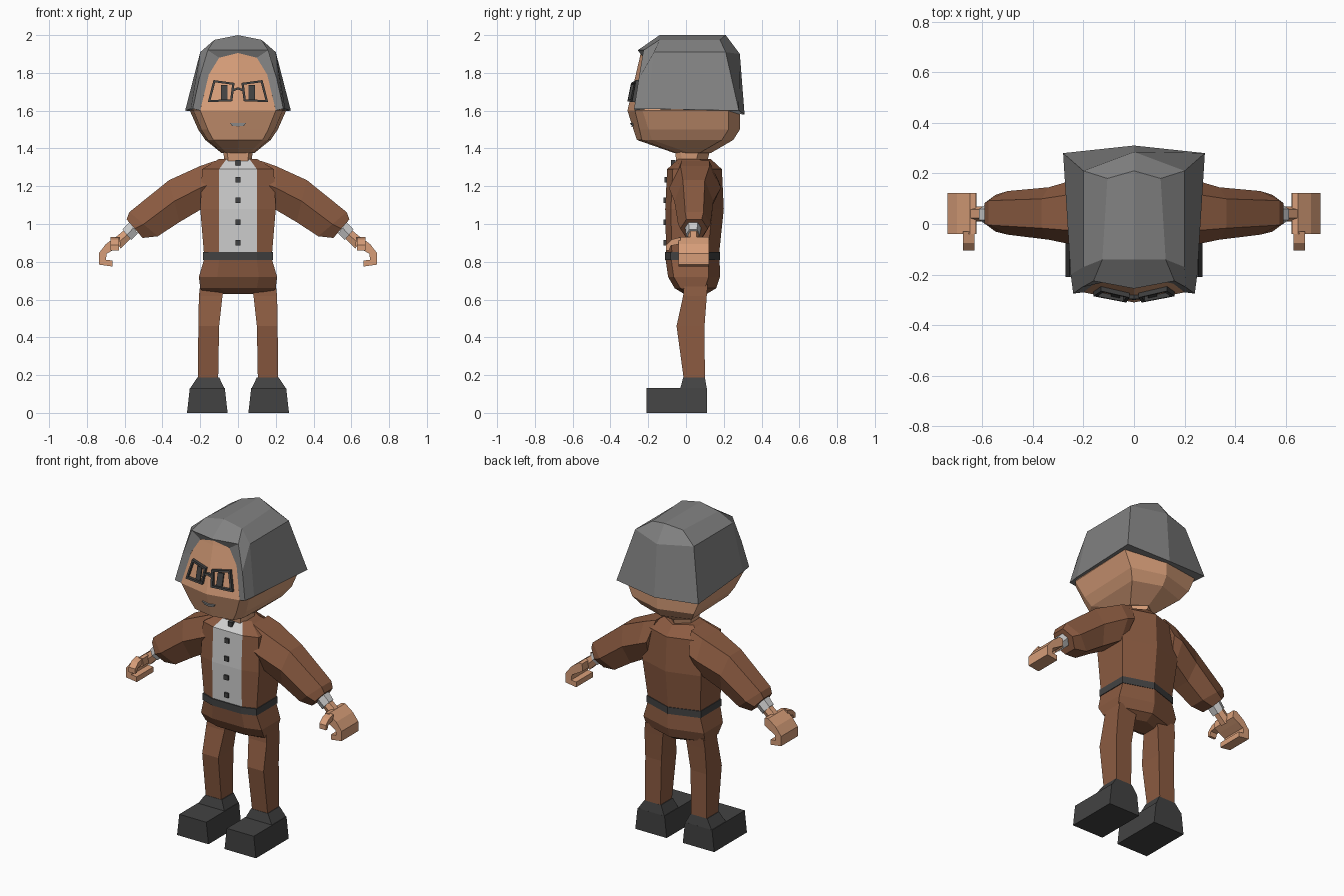
import bpy, bmesh
from mathutils import Vector

cube = bpy.data.objects.get("Cube")
if cube:
    bpy.data.objects.remove(cube, do_unlink=True)


def material(name, *rgb):
    mat = bpy.data.materials.new(name)
    mat.use_nodes = True
    mat.diffuse_color = (*rgb, 1)
    mat.node_tree.nodes["Principled BSDF"].inputs["Base Color"].default_value = (*rgb, 1)
    return mat


brown = material("suit brown", .26, .105, .053)
skin = material("skin", .68, .34, .19)
hair_grey = material("hair grey", .22, .22, .22)
dark = material("charcoal", .055, .055, .055)
white = material("shirt white", .62, .62, .62)
lip_grey = material("lip grey", .36, .36, .36)


def loft(name, rings, mats, closed=True, caps=True, cyclic=False, rule=None):
    """Skin a series of equal-length point rings; rule picks a material per face."""
    bm = bmesh.new()
    rows = [[bm.verts.new(p) for p in ring] for ring in rings]
    count = len(rows[0])
    pairs = list(zip(rows, rows[1:]))
    if cyclic:
        pairs.append((rows[-1], rows[0]))
    for a, b in pairs:
        for i in range(count if closed else count - 1):
            j = (i + 1) % count
            bm.faces.new((a[i], a[j], b[j], b[i]))
    if caps:
        if closed:
            bm.faces.new(rows[0])
            bm.faces.new(rows[-1])
        else:  # close the underside along the open ends
            bm.faces.new([r[0] for r in rows] + [r[-1] for r in reversed(rows[:-1])])
    bmesh.ops.remove_doubles(bm, verts=bm.verts, dist=.0005)
    bmesh.ops.dissolve_degenerate(bm, edges=bm.edges, dist=.0005)
    bmesh.ops.recalc_face_normals(bm, faces=bm.faces)
    if rule:
        for face in bm.faces:
            face.material_index = rule(face)
    mesh = bpy.data.meshes.new(name)
    bm.to_mesh(mesh)
    bm.free()
    for mat in mats:
        mesh.materials.append(mat)
    obj = bpy.data.objects.new(name, mesh)
    bpy.context.collection.objects.link(obj)
    return obj


def section(z, corner, width, front, back, slope=0, turn=.03, flare=1):
    """Horizontal body ring, symmetric in x, with a ridge down the back."""
    half = [(0, front), (corner, front + slope * corner), (width, front + turn),
            (width * flare, back - .06), (0, back)]
    full = half + [(-x, y) for x, y in half[-2:0:-1]]
    return [(x, y, z) for x, y in full]


def box_ring(s, z, x0, x1, y0, y1):
    return [(s * x, y, z) for x, y in ((x0, y0), (x1, y0), (x1, y1), (x0, y1))]


def limb_ring(s, top, bottom, y0, y1):
    """Six-sided ring around an arm, given its upper and lower points in x and z."""
    inset = (y1 - y0) * .22
    mid = [(a + b) / 2 for a, b in zip(top, bottom)]
    spots = [(top, y0 + inset), (top, y1 - inset), (mid, y1),
             (bottom, y1 - inset), (bottom, y0 + inset), (mid, y0)]
    return [(s * p[0], y, p[1]) for p, y in spots]


def on_face(x, z, lift=0):
    """Point on the face surface, lifted forward."""
    slope = .23 if z > 1.6 else -.32
    return (x, -.31 + slope * (z - 1.6) + .2 * abs(x) - lift, z)


def face_plate(name, points, mat, lift=.008):
    loft(name, [[on_face(x, z, d) for x, z in points] for d in (-.005, lift)], [mat])


# Torso with shirt front
loft("jacket", [section(.84, .1, .18, -.105, .175),
                section(1.08, .1, .2, -.11, .2),
                section(1.29, .1, .19, -.1, .19),
                section(1.345, .06, .1, -.04, .13)], [brown, white],
     rule=lambda f: int(f.normal.y < -.4 and abs(f.calc_center_median().x) < .07))
loft("belt", [section(z, .1, .185, -.112, .18) for z in (.81, .852)], [dark])
loft("hips", [section(.812, .1, .18, -.108, .178),
              section(.72, .11, .207, -.095, .18),
              section(.66, .1, .2, -.06, .16),
              section(.63, .05, .18, -.01, .11)], [brown])

# Shirt buttons
for i, (z, y) in enumerate(((.9, -.108), (1.01, -.11), (1.125, -.109), (1.235, -.104), (1.325, -.07))):
    r = .014
    loft(f"button_{i + 1}", [[(-r, d, z - r), (r, d, z - r), (r, d, z + r), (-r, d, z + r)]
                             for d in (y + .015, y - .01)], [dark])

# Head and neck
loft("neck", [section(1.32, .05, .07, -.05, .11), section(1.4, .06, .08, -.06, .13)], [skin])
head_style = dict(slope=.2, turn=.08, flare=1.08)
loft("head", [section(1.375, .06, .08, -.06, .13, **head_style),
              section(1.445, .13, .16, -.26, .25, **head_style),
              section(1.5, .16, .195, -.278, .285, **head_style),
              section(1.6, .2, .236, -.31, .285, **head_style),
              section(1.79, .155, .17, -.266, .2, **head_style),
              section(1.88, .1, .12, -.245, .12, **head_style),
              section(1.905, .04, .06, -.24, .1, **head_style)], [skin])

# Hair: arches from the face opening round to the back, each from side to crown
arches = [
    [on_face(.2, 1.601), on_face(.155, 1.79), on_face(.1, 1.88), on_face(0, 1.905)],
    [(.24, -.275, 1.61), (.205, -.25, 1.77), (.16, -.225, 1.92), (0, -.255, 1.92)],
    [(.25, -.2, 1.61), (.2, -.17, 1.91), (.125, -.14, 1.975), (0, -.14, 2)],
    [(.28, .28, 1.6), (.2, .21, 1.91), (.105, .18, 1.975), (0, .21, 2)],
    [(0, .31, 1.58), (0, .285, 1.9), (0, .21, 2), (0, .21, 2)],
]
loft("hair", [half + [(-x, y, z) for x, y, z in half[-2::-1]] for half in arches],
     [hair_grey], closed=False)

# Mouth and glasses bridge
face_plate("mouth", [(-.045, 1.536), (0, 1.534), (.045, 1.536), (.03, 1.519), (0, 1.517), (-.03, 1.519)], lip_grey)
face_plate("glasses_bridge", [(-.026, 1.702), (0, 1.712), (.026, 1.702), (.026, 1.714), (0, 1.724), (-.026, 1.714)], dark, .016)

for side, s in (("left", 1), ("right", -1)):
    # Eye and glasses rim
    face_plate(f"{side}_eye", [(s * x, z) for x, z in ((.055, 1.66), (.09, 1.66), (.09, 1.735), (.055, 1.735))], dark)
    outer = [Vector(p) for p in ((.16, 1.645), (.13, 1.762), (.018, 1.747), (.03, 1.65))]
    centre = sum(outer, Vector((0, 0))) / len(outer)
    inner = [p.lerp(centre, .2) for p in outer]
    loft(f"{side}_glasses_rim", [[on_face(s * p.x, p.y, d) for p in loop]
                                 for loop, d in ((outer, 0), (outer, .018), (inner, .018), (inner, 0))],
         [dark], caps=False, cyclic=True)

    # Sleeve, shirt cuff and wrist
    loft(f"{side}_sleeve", [limb_ring(s, (.12, 1.335), (.17, 1.09), -.08, .18),
                            limb_ring(s, (.2, 1.307), (.2, 1.075), -.09, .185),
                            limb_ring(s, (.365, 1.232), (.31, 1.01), -.062, .145),
                            limb_ring(s, (.575, 1.063), (.425, .935), -.042, .13),
                            limb_ring(s, (.59, 1.025), (.505, .926), -.03, .115)], [brown])
    loft(f"{side}_cuff", [limb_ring(s, (.575, 1.01), (.53, .95), -.005, .08),
                          limb_ring(s, (.612, .97), (.565, .915), 0, .075)], [white])
    loft(f"{side}_wrist", [limb_ring(s, (.6, .97), (.565, .925), .01, .07),
                           limb_ring(s, (.66, .92), (.62, .87), .01, .07)], [skin])

    # Curled mitten hand and thumb
    curl = [(.625, .93), (.648, .932), (.7, .893), (.737, .845), (.737, .785), (.665, .775),
            (.665, .807), (.7, .81), (.695, .843), (.655, .865), (.622, .885)]
    loft(f"{side}_hand", [[(s * x, y, z) for x, z in curl] for y in (-.04, .123)], [skin])
    thumb = [(-.03, .93), (-.075, .918), (-.105, .89), (-.105, .86), (-.09, .86), (-.08, .885), (-.03, .895)]
    loft(f"{side}_thumb", [[(s * x, y, z) for y, z in thumb] for x in (.63, .675)], [skin])

    # Leg and shoe
    loft(f"{side}_leg", [box_ring(s, .68, .07, .2, -.01, .115),
                         box_ring(s, .62, .082, .207, -.015, .11),
                         box_ring(s, .46, .1, .21, -.05, .098),
                         box_ring(s, .18, .105, .212, -.012, .1)], [brown])
    loft(f"{side}_shoe", [box_ring(s, 0, .055, .27, -.21, .11),
                          box_ring(s, .132, .07, .255, -.21, .11)], [dark])
    loft(f"{side}_ankle", [box_ring(s, .13, .072, .253, -.03, .11),
                           box_ring(s, .188, .1, .215, -.015, .1)], [dark])
